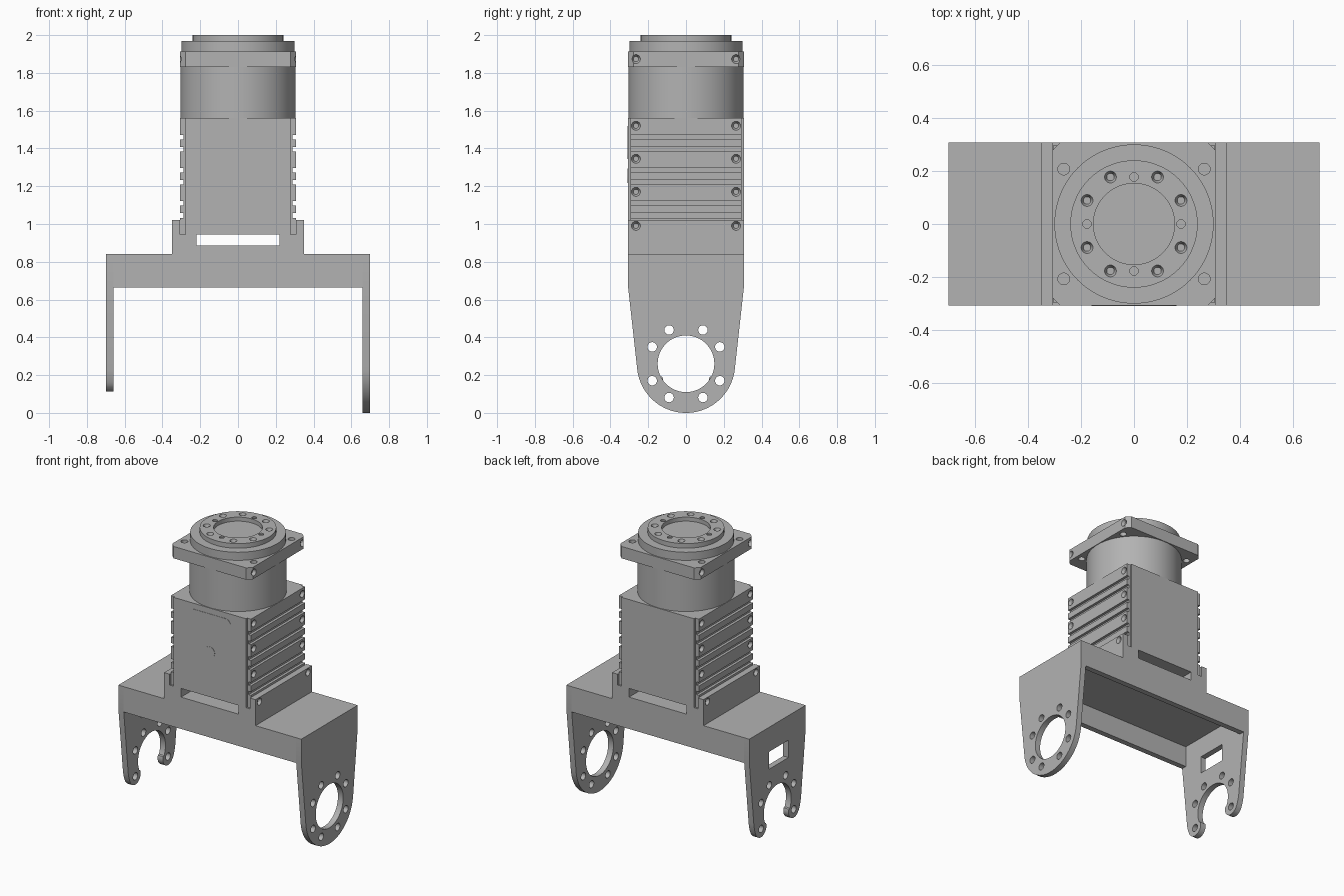
import bpy, bmesh
from math import sin, cos, pi, radians
from mathutils import Vector, Matrix

cube = bpy.data.objects.get("Cube")
if cube:
    bpy.data.objects.remove(cube, do_unlink=True)

grey = bpy.data.materials.new("machined grey")
grey.use_nodes = True
colour = (0.45, 0.45, 0.45, 1)
grey.diffuse_color = colour
grey.node_tree.nodes["Principled BSDF"].inputs["Base Color"].default_value = colour

SIDES = (-1, 1)
D = 0.308          # half depth of the body
AXLE = 0.26        # height of the arm holes


def make(name, bm):
    bmesh.ops.recalc_face_normals(bm, faces=bm.faces)
    mesh = bpy.data.meshes.new(name)
    bm.to_mesh(mesh)
    bm.free()
    mesh.materials.append(grey)
    obj = bpy.data.objects.new(name, mesh)
    bpy.context.collection.objects.link(obj)
    return obj


def box(bm, x0, x1, y0, y1, z0, z1):
    mid = Vector((x0 + x1, y0 + y1, z0 + z1)) / 2
    size = Matrix.Diagonal((x1 - x0, y1 - y0, z1 - z0, 1))
    bmesh.ops.create_cube(bm, size=1, matrix=Matrix.Translation(mid) @ size)


def cylinder(bm, start, end, r, r_end=None, sides=24):
    start, end = Vector(start), Vector(end)
    axis = end - start
    turn = axis.to_track_quat("Z", "Y").to_matrix().to_4x4()
    bmesh.ops.create_cone(bm, cap_ends=True, segments=sides, radius1=r,
                          radius2=r if r_end is None else r_end, depth=axis.length,
                          matrix=Matrix.Translation((start + end) / 2) @ turn)


def prism(bm, points, axis, a, b):
    """Extrude a 2D outline along the named axis from a to b."""
    place = {"x": lambda p: (a, p[0], p[1]), "y": lambda p: (p[0], a, p[1]),
             "z": lambda p: (p[0], p[1], a)}[axis]
    face = bm.faces.new([bm.verts.new(place(p)) for p in points])
    new = bmesh.ops.extrude_face_region(bm, geom=[face])["geom"]
    move = Vector([b - a if axis == k else 0 for k in "xyz"])
    bmesh.ops.translate(bm, vec=move, verts=[v for v in new if isinstance(v, bmesh.types.BMVert)])


def arc(cx, cy, r, start, end, n):
    angles = [radians(start + (end - start) * i / n) for i in range(n + 1)]
    return [(cx + r * cos(t), cy + r * sin(t)) for t in angles]


def mirrored(points):
    return points + [(-x, y) for x, y in reversed(points)]


def carve(obj, bm):
    """Cut the tool mesh out of the object."""
    tool = make("cutter", bm)
    tool.hide_render = True
    mod = obj.modifiers.new("cut", "BOOLEAN")
    mod.operation, mod.solver, mod.object = "DIFFERENCE", "EXACT", tool
    bpy.context.view_layer.objects.active = obj
    bpy.ops.object.modifier_apply(modifier=mod.name)
    bpy.data.objects.remove(tool, do_unlink=True)


def side_screws(bm, x, heights):
    for s in SIDES:
        for y in (-0.265, 0.265):
            for z in heights:
                cylinder(bm, (s * (x + 0.002), y, z), (s * (x - 0.02), y, z), 0.025, 0.014, 16)


def ring_holes(radius, count=8):
    for q in range(4):
        for a in (26.6, 63.4):
            t = radians(a + 90 * q)
            yield radius * cos(t), radius * sin(t)


# Bracket: stepped crossbeam with a slot, cradle walls and a hollow underside
bm = bmesh.new()
prism(bm, mirrored([(0.66, 0.665), (0.66, 0.84), (0.35, 0.84), (0.35, 1.02), (0.308, 1.02),
                    (0.308, 0.945), (0.22, 0.945), (0.22, 0.885)]), "y", -D, D)
bracket = make("bracket", bm)
bm = bmesh.new()
box(bm, -0.7, 0.7, -0.27, 0.27, 0.6, 0.81)
carve(bracket, bm)
bm = bmesh.new()
side_screws(bm, 0.35, [0.99])
carve(bracket, bm)

# Left arm: tapered plate with a closed ring end
top = [(D, 0.68), (D, 0.84), (-D, 0.84), (-D, 0.68)]
bm = bmesh.new()
prism(bm, top + arc(0, AXLE, 0.26, 186, 354, 40), "x", 0.66, 0.70)
left_arm = make("left_arm", bm)

# Right arm: open hook with rounded prongs
prong = arc(0, AXLE, 0.26, -6.5, -26.6, 5)
prong += arc(0.2 * cos(radians(26.6)), AXLE - 0.2 * sin(radians(26.6)), 0.058, -35, -200, 14)
prong += arc(0, AXLE, 0.15, -26, 90, 28)
half = [(D, 0.84), (D, 0.68)] + prong
bm = bmesh.new()
prism(bm, half + [(-y, z) for y, z in reversed(half[:-1])], "x", -0.70, -0.66)
right_arm = make("right_arm", bm)

# Bolt circle, bearing hole and cable window in the arms
for arm, s in ((left_arm, 1), (right_arm, -1)):
    bm = bmesh.new()
    for y, z in ring_holes(0.2):
        if s > 0 or z > -0.1:
            cylinder(bm, (s * 0.6, y, AXLE + z), (s * 0.8, y, AXLE + z), 0.025)
    if s > 0:
        cylinder(bm, (0.6, 0, AXLE), (0.8, 0, AXLE), 0.15, sides=64)
    else:
        box(bm, -0.8, -0.6, -0.12, 0.09, 0.55, 0.67)
    carve(arm, bm)

# Motor housing
bm = bmesh.new()
box(bm, -0.278, 0.278, -D, D, 0.945, 1.56)
make("motor_housing", bm)

# Finned side plates, each with three pairs of grooves
grooves = [z for base in (1.46, 1.285, 1.11) for z in (base, base - 0.065)]
for s, label in ((-1, "right"), (1, "left")):
    outline = [(0.27, 0.945), (0.306, 0.945)]
    for z in reversed(grooves):
        outline += [(0.306, z - 0.012), (0.288, z - 0.012), (0.288, z + 0.012), (0.306, z + 0.012)]
    outline += [(0.306, 1.56), (0.27, 1.56)]
    bm = bmesh.new()
    prism(bm, [(s * x, z) for x, z in outline], "y", -0.295, 0.295)
    plate = make(label + "_fin_plate", bm)
    bm = bmesh.new()
    side_screws(bm, 0.306, [1.52, 1.345, 1.17])
    carve(plate, bm)

# Front cover and button, barely proud of the housing
cover = []
for i, (x, z) in enumerate(((0.12, 1.48), (-0.12, 1.48), (-0.12, 1.385), (0.12, 1.385))):
    cover += arc(x, z, 0.04, 90 * i, 90 * i + 90, 6)
bm = bmesh.new()
prism(bm, cover, "y", -D - 0.002, -D + 0.005)
make("front_cover", bm)
bm = bmesh.new()
cylinder(bm, (0, -D - 0.002, 1.255), (0, -D + 0.005, 1.255), 0.038, sides=32)
make("front_button", bm)

# Round gearbox neck
bm = bmesh.new()
cylinder(bm, (0, 0, 1.555), (0, 0, 1.835), 0.304, sides=96)
make("gearbox_neck", bm)

# Square flange with clipped corners
c = D - 0.03
bm = bmesh.new()
prism(bm, [(D, -c), (D, c), (c, D), (-c, D), (-D, c), (-D, -c), (-c, -D), (c, -D)], "z", 1.83, 1.912)
flange = make("square_flange", bm)
bm = bmesh.new()
for x in (-0.265, 0.265):
    for y in (-0.207, 0.207):
        cylinder(bm, (x, y, 1.8), (x, y, 1.95), 0.022)
carve(flange, bm)
bm = bmesh.new()
side_screws(bm, D, [1.873])
carve(flange, bm)

# Output disc and bolted output ring
bm = bmesh.new()
cylinder(bm, (0, 0, 1.90), (0, 0, 1.968), 0.30, sides=96)
make("output_disc", bm)
bm = bmesh.new()
cylinder(bm, (0, 0, 1.955), (0, 0, 2.0), 0.24, sides=96)
ring = make("output_ring", bm)
bm = bmesh.new()
cylinder(bm, (0, 0, 1.972), (0, 0, 2.02), 0.153, sides=64)
for x, y in ring_holes(0.198):
    cylinder(bm, (x, y, 2.002), (x, y, 1.975), 0.023, 0.014)
for q in range(4):
    x, y = 0.177 * cos(q * pi / 2), 0.177 * sin(q * pi / 2)
    cylinder(bm, (x, y, 2.005), (x, y, 1.99), 0.016)
carve(ring, bm)

# Smooth the round surfaces, keep edges crisp
for obj in bpy.context.scene.objects:
    obj.select_set(obj.type == "MESH" and grey.name in obj.data.materials)
bpy.context.view_layer.objects.active = ring
bpy.ops.object.shade_smooth_by_angle(angle=radians(30))
